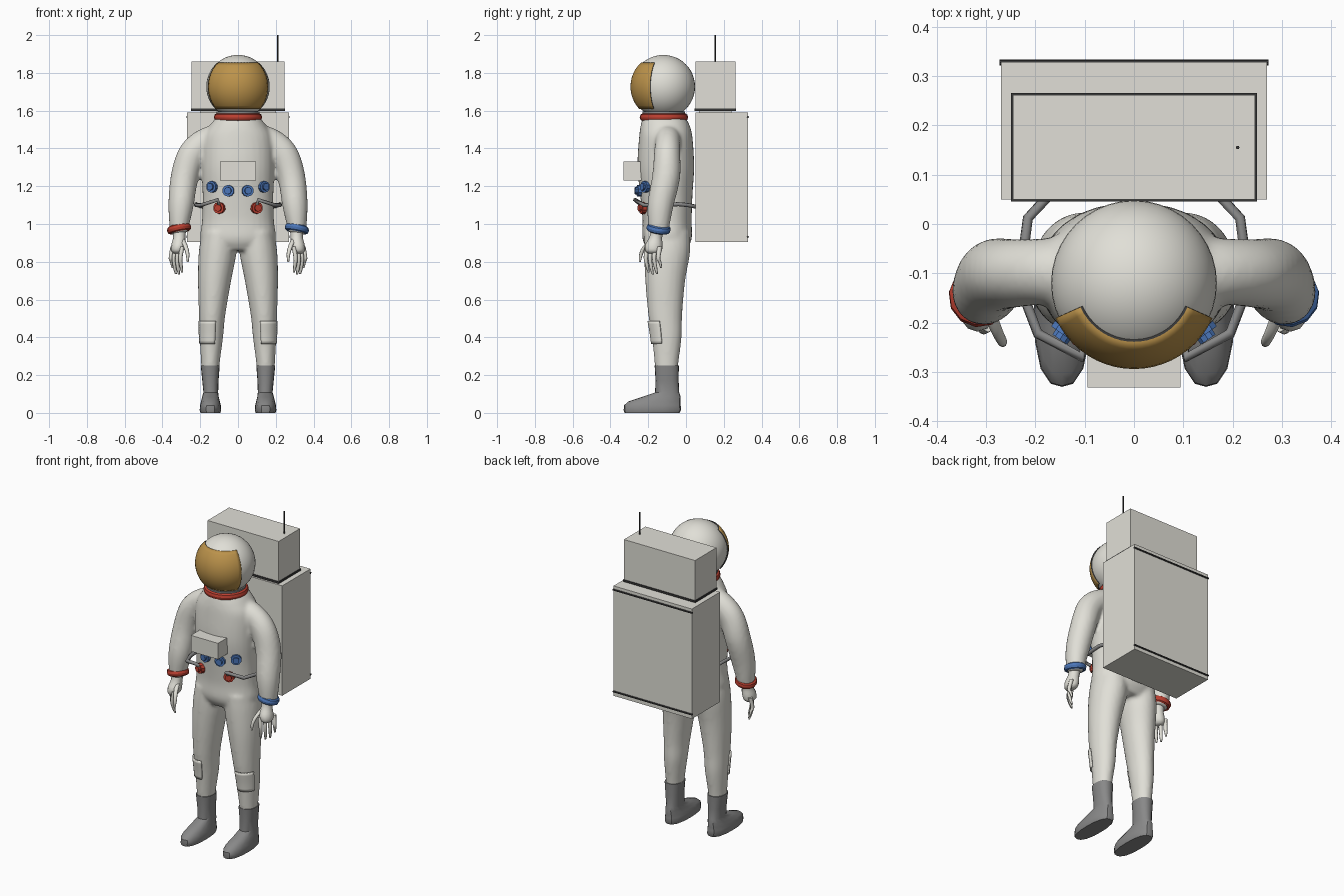
import bpy, bmesh, math
from mathutils import Vector

if "Cube" in bpy.data.objects:
    bpy.data.objects.remove(bpy.data.objects["Cube"])


def material(name, rgb):
    m = bpy.data.materials.new(name)
    m.use_nodes = True
    m.diffuse_color = (*rgb, 1)
    m.node_tree.nodes["Principled BSDF"].inputs["Base Color"].default_value = (*rgb, 1)
    return m


WHITE = material("suit white", (0.75, 0.74, 0.68))
GOLD = material("visor gold", (0.50, 0.29, 0.07))
RED = material("red", (0.50, 0.05, 0.03))
BLUE = material("blue", (0.07, 0.18, 0.48))
GREY = material("boot grey", (0.25, 0.25, 0.25))
DARK = material("seam dark", (0.04, 0.04, 0.04))


def finish(ob, name, mat, angle=40):
    ob.name = name
    ob.data.materials.clear()
    ob.data.materials.append(mat)
    bpy.ops.object.select_all(action="DESELECT")
    ob.select_set(True)
    bpy.context.view_layer.objects.active = ob
    if ob.type == "MESH":
        bpy.ops.object.shade_smooth_by_angle(angle=math.radians(angle))
    return ob


def from_bmesh(bm, name, mat, angle=40):
    bmesh.ops.recalc_face_normals(bm, faces=bm.faces)
    me = bpy.data.meshes.new(name)
    bm.to_mesh(me)
    bm.free()
    ob = bpy.data.objects.new(name, me)
    bpy.context.collection.objects.link(ob)
    return finish(ob, name, mat, angle)


def spline(keys, steps=5):
    """Catmull-Rom interpolation through rings (x, y, z, rx, ry)."""
    k = [Vector(p) for p in keys]
    k = [k[0] * 2 - k[1]] + k + [k[-1] * 2 - k[-2]]
    out = []
    for a, b, c, d in zip(k, k[1:], k[2:], k[3:]):
        for i in range(steps):
            t = i / steps
            out.append(0.5 * (2 * b + (c - a) * t + (2 * a - 5 * b + 4 * c - d) * t * t
                              + (3 * b - a - 3 * c + d) * t ** 3))
    return out + [k[-2]]


def loft(bm, rings, n=24, power=2, along_path=False):
    """Skin rings, either level or square to the path."""
    centres = [Vector(r[:3]) for r in rings]
    rows = []
    for i, r in enumerate(rings):
        u, v = Vector((1, 0, 0)), Vector((0, 1, 0))
        if along_path:
            t = (centres[min(i + 1, len(rings) - 1)] - centres[max(i - 1, 0)]).normalized()
            u = v.cross(t).normalized()
            v = t.cross(u)
        row = []
        for j in range(n):
            a = math.tau * j / n
            c, s = math.cos(a), math.sin(a)
            f = (abs(c) ** power + abs(s) ** power) ** (-1 / power)
            row.append(bm.verts.new(centres[i] + u * r[3] * c * f + v * r[4] * s * f))
        rows.append(row)
    for p, q in zip(rows, rows[1:]):
        for j in range(n):
            bm.faces.new((p[j], p[j - 1], q[j - 1], q[j]))
    bm.faces.new(rows[0])
    bm.faces.new(rows[-1][::-1])


def flip(keys, s):
    return [(s * k[0], *k[1:]) for k in keys]


def box(name, lo, hi, mat):
    lo, hi = Vector(lo), Vector(hi)
    bpy.ops.mesh.primitive_cube_add(size=1, location=(lo + hi) / 2)
    ob = bpy.context.object
    ob.scale = hi - lo
    return finish(ob, name, mat, 30)


def cylinder(name, at, axis, r, h, mat, n=10):
    bpy.ops.mesh.primitive_cylinder_add(vertices=n, radius=r, depth=h, location=at)
    bpy.context.object.rotation_euler = Vector(axis).to_track_quat("Z", "Y").to_euler()
    return finish(bpy.context.object, name, mat, 30)


def ring(name, at, axis, major, minor, stretch, mat, n):
    bpy.ops.mesh.primitive_torus_add(location=at, major_radius=major, minor_radius=minor,
                                     major_segments=n, minor_segments=8)
    ob = bpy.context.object
    ob.rotation_euler = Vector(axis).to_track_quat("Z", "Y").to_euler()
    ob.scale.z = stretch
    return finish(ob, name, mat, 30)


# Suit: torso, legs and arms blended into one skin
torso = [(0, -.1, .86, .15, .1), (0, -.1, .92, .198, .13), (0, -.1, 1.02, .19, .13),
         (0, -.104, 1.15, .187, .138), (0, -.107, 1.3, .192, .15), (0, -.107, 1.45, .185, .142),
         (0, -.11, 1.52, .15, .13), (0, -.117, 1.57, .11, .11)]
leg = [(.147, -.103, .22, .047, .06), (.146, -.103, .27, .05, .064), (.141, -.102, .4, .062, .079),
       (.137, -.11, .52, .07, .09), (.124, -.11, .7, .088, .106), (.108, -.1, .85, .1, .122),
       (.1, -.1, .96, .09, .12)]
arm = [(.09, -.1, 1.46, .075, .08), (.18, -.097, 1.43, .073, .068), (.245, -.1, 1.365, .075, .07),
       (.283, -.105, 1.25, .073, .074), (.302, -.135, 1.1, .067, .069), (.312, -.145, .98, .05, .055),
       (.31, -.148, .95, .045, .045)]
bm = bmesh.new()
loft(bm, spline(torso), 32, 2.2)
for s in (1, -1):
    loft(bm, spline(flip(leg, s)))
    loft(bm, spline(flip(arm, s)), along_path=True)
suit = from_bmesh(bm, "suit", WHITE, 80)
mod = suit.modifiers.new("blend", "REMESH")
mod.mode, mod.voxel_size, mod.use_smooth_shade = "VOXEL", 0.011, True
mod = suit.modifiers.new("relax", "SMOOTH")
mod.iterations, mod.factor = 5, 0.5

for s, side, cuff in ((1, "left", BLUE), (-1, "right", RED)):
    # Hand: palm, four fingers and thumb
    bm = bmesh.new()
    palm = [(.31, -.148, .97, .036, .036), (.311, -.16, .93, .032, .034), (.315, -.17, .89, .038, .046),
            (.32, -.172, .86, .034, .044), (.322, -.172, .845, .02, .03)]
    loft(bm, spline(flip(palm, s), 3), 12)
    for i in range(4):
        drop = (.01, 0, .004, .035)[i]
        x, y = .295 + .017 * i, -.205 + .022 * i
        finger = [(x, y, .88, .012, .014), (x + .01, y - .008, .82, .011, .011),
                  (x + .006, y, .765 + drop, .009, .009), (x, y + .008, .732 + drop, .005, .005)]
        loft(bm, spline(flip(finger, s), 3), 8)
    thumb = [(.295, -.175, .92, .014, .014), (.277, -.218, .88, .012, .012),
             (.267, -.238, .84, .01, .01), (.266, -.244, .8, .005, .005)]
    loft(bm, spline(flip(thumb, s), 3), 8)
    from_bmesh(bm, side + "_hand", WHITE, 60)
    ring(side + "_cuff", (.312 * s, -.145, .975), (.2 * s, .15, 1), .052, .013, 1.5, cuff, 12)

    # Boot: rounded foot rising to a faceted shaft
    boot = [(.146, -.18, 0, .052, .146), (.146, -.178, .015, .057, .152), (.146, -.178, .04, .055, .15),
            (.146, -.168, .06, .05, .138), (.146, -.13, .085, .044, .102), (.144, -.1, .108, .039, .064),
            (.146, -.1, .17, .043, .061), (.147, -.102, .25, .05, .064)]
    bm = bmesh.new()
    loft(bm, flip(boot, s), 16, 2.5)
    from_bmesh(bm, side + "_boot", GREY, 35)

    # Knee patch: a thin panel wrapped on the front and outside of the shin
    bm = bmesh.new()
    rows = []
    for r in [q for q in spline(leg, 8) if .36 < q[2] < .5]:
        angles = [math.radians(-108 + 11 * j) for j in range(9)]
        rows.append([bm.verts.new((s * (r[0] + (r[3] + .004) * math.cos(a)),
                                   r[1] + (r[4] + .004) * math.sin(a), r[2])) for a in angles])
    for p, q in zip(rows, rows[1:]):
        for j in range(len(p) - 1):
            bm.faces.new((p[j], p[j + 1], q[j + 1], q[j]))
    patch = from_bmesh(bm, side + "_knee_patch", WHITE, 40)
    mod = patch.modifiers.new("thickness", "SOLIDIFY")
    mod.thickness, mod.offset = .009, 0

    # Chest connectors: blue pair above, red one below
    for label, x, y, z, lean, mat in (("inner_port", .05, -.243, 1.176, .2, BLUE),
                                      ("outer_port", .135, -.212, 1.197, .7, BLUE),
                                      ("hose_port", .098, -.225, 1.085, .4, RED)):
        axis = Vector((lean * s, -1, 0)).normalized()
        at = Vector((x * s, y, z))
        cylinder(side + "_" + label, at, axis, .031, .03, mat)
        cylinder(side + "_" + label + "_cap", at + axis * .018, axis, .019, .018, mat)

    # Hose running from the connector around the waist to the pack
    cu = bpy.data.curves.new(side + "_hose", "CURVE")
    cu.dimensions, cu.bevel_depth, cu.bevel_resolution, cu.use_fill_caps = "3D", .011, 1, True
    path = [(.1, -.225, 1.09), (.107, -.27, 1.128), (.195, -.222, 1.1), (.222, -.15, 1.1),
            (.222, -.04, 1.105), (.215, .012, 1.1), (.17, .06, 1.09)]
    sp = cu.splines.new("POLY")
    sp.points.add(len(path) - 1)
    for pt, (x, y, z) in zip(sp.points, path):
        pt.co = (x * s, y, z, 1)
    hose = bpy.data.objects.new(side + "_hose", cu)
    bpy.context.collection.objects.link(hose)
    finish(hose, side + "_hose", GREY)

# Helmet with collar
HEAD = Vector((0, -.12, 1.727))
bpy.ops.mesh.primitive_uv_sphere_add(segments=40, ring_count=24, radius=.168, location=HEAD)
finish(bpy.context.object, "helmet", WHITE, 60)
ring("neck_ring", (0, -.117, 1.565), (0, 0, 1), .113, .015, 1.35, RED, 24)
cylinder("collar", (0, -.117, 1.585), (0, 0, 1), .113, .02, GREY, 24)

# Visor: a curved shell over the front of the helmet
bm = bmesh.new()
rows = []
for i in range(13):
    e = math.radians(-43 + i * 90 / 12)
    rows.append([])
    for j in range(21):
        a = math.radians(-90 - 66 + 132 * j / 20)
        d = Vector((math.cos(e) * math.cos(a), math.cos(e) * math.sin(a), math.sin(e)))
        rows[i].append(bm.verts.new(HEAD + d * .174))
for p, q in zip(rows, rows[1:]):
    for j in range(20):
        bm.faces.new((p[j], p[j + 1], q[j + 1], q[j]))
visor = from_bmesh(bm, "visor", GOLD, 60)
visor.data.materials.append(DARK)
mod = visor.modifiers.new("thickness", "SOLIDIFY")
mod.thickness, mod.offset, mod.material_offset_rim = .012, -1, 1

# Life support pack, seams, antenna and chest unit
box("pack_body", (-.27, .05, .905), (.27, .328, 1.59), WHITE)
box("pack_top", (-.245, .05, 1.6), (.245, .261, 1.86), WHITE)
box("pack_join", (-.2, .07, 1.58), (.2, .24, 1.605), WHITE)
box("pack_top_seam", (-.249, .046, 1.599), (.249, .265, 1.611), DARK)
for label, z in (("upper", 1.566), ("lower", .932)):
    cylinder("pack_" + label + "_seam", (0, .327, z), (1, 0, 0), .006, .546, DARK, 8)
cylinder("antenna", (.21, .155, 1.925), (0, 0, 1), .0035, .15, DARK, 8)
box("chest_unit", (-.094, -.331, 1.23), (.094, -.235, 1.33), WHITE)
